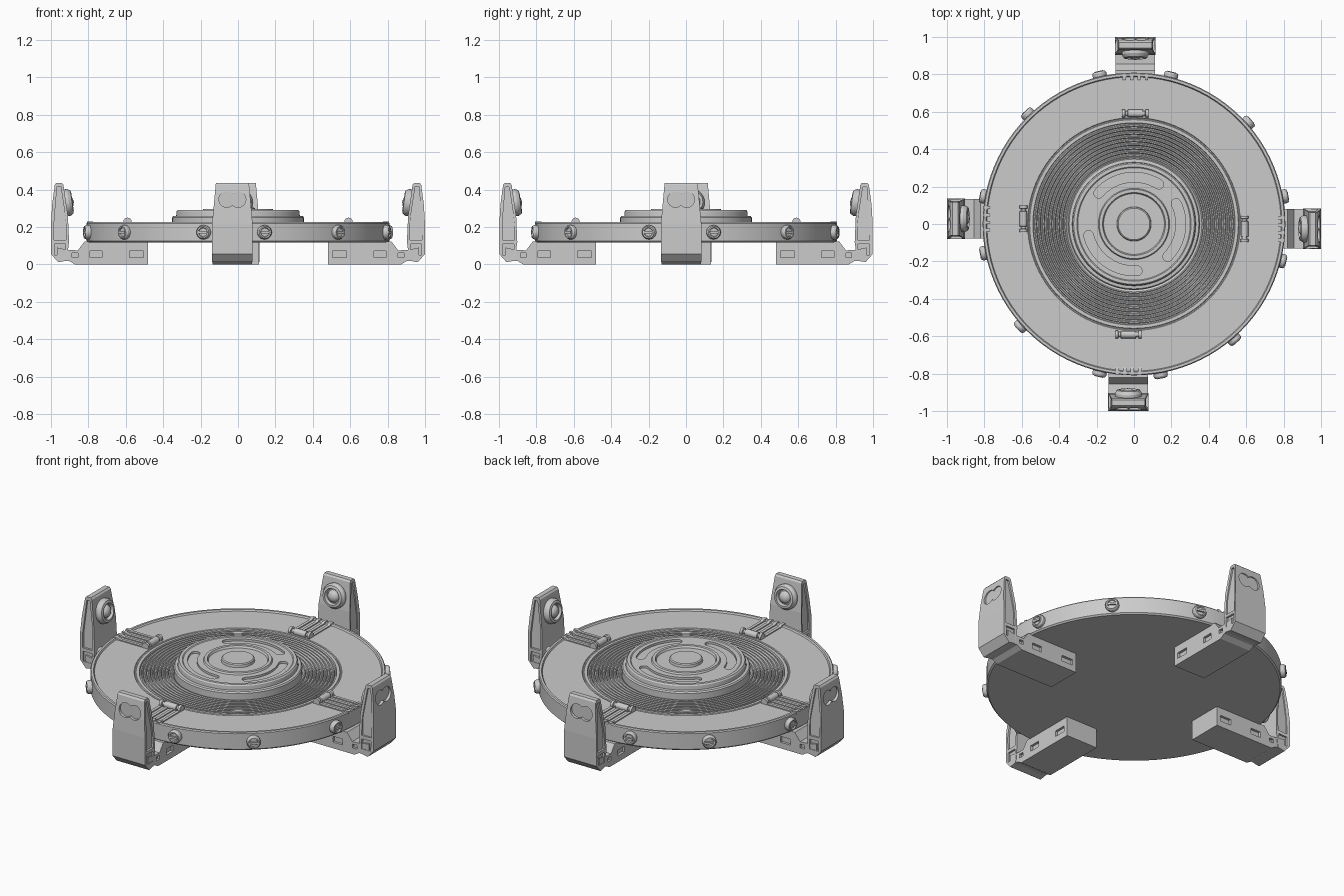
import bpy, bmesh
from math import sin, cos, pi, radians
from mathutils import Matrix, Vector

if "Cube" in bpy.data.objects:
    bpy.data.objects.remove(bpy.data.objects["Cube"])


def make(name, bm, smooth=True):
    bmesh.ops.remove_doubles(bm, verts=bm.verts, dist=1e-5)
    bmesh.ops.recalc_face_normals(bm, faces=bm.faces)
    me = bpy.data.meshes.new(name)
    bm.to_mesh(me)
    bm.free()
    ob = bpy.data.objects.new(name, me)
    bpy.context.collection.objects.link(ob)
    if smooth:
        bpy.ops.object.select_all(action='DESELECT')
        ob.select_set(True)
        bpy.context.view_layer.objects.active = ob
        bpy.ops.object.shade_smooth_by_angle(angle=radians(30))
    return ob


def lathe(name, prof, segs=96, mat=Matrix()):
    """Revolve an (r, z) profile round local z; it starts and ends on the axis."""
    bm = bmesh.new()
    rings = []
    for r, z in prof:
        n = 1 if r == 0 else segs
        rings.append([bm.verts.new(mat @ Vector((r * cos(2 * pi * i / segs), r * sin(2 * pi * i / segs), z)))
                      for i in range(n)])
    for a, b in zip(rings, rings[1:]):
        for i in range(segs):
            j = (i + 1) % segs
            quad = [a[i % len(a)], a[j % len(a)], b[j % len(b)], b[i % len(b)]]
            quad = list(dict.fromkeys(quad))
            if len(quad) > 2:
                bm.faces.new(quad)
    return make(name, bm)


def prism(name, pts, y0, y1, taper=lambda z: 1.0, smooth=False):
    """Extrude an (x, z) outline across y, narrowing it with height."""
    bm = bmesh.new()
    a = [bm.verts.new((x, y0 * taper(z), z)) for x, z in pts]
    b = [bm.verts.new((x, y1 * taper(z), z)) for x, z in pts]
    n = len(pts)
    bm.faces.new(a)
    bm.faces.new(b)
    for i in range(n):
        bm.faces.new((a[i], a[(i + 1) % n], b[(i + 1) % n], b[i]))
    return make(name, bm, smooth)


def box(x0, x1, z0, z1):
    return [(x0, z0), (x1, z0), (x1, z1), (x0, z1)]


def cut(ob, cutter):
    mod = ob.modifiers.new("cut", 'BOOLEAN')
    mod.operation, mod.solver, mod.object = 'DIFFERENCE', 'EXACT', cutter
    bpy.context.view_layer.update()
    me = bpy.data.meshes.new_from_object(ob.evaluated_get(bpy.context.evaluated_depsgraph_get()))
    ob.modifiers.remove(mod)
    ob.data = me
    bpy.data.objects.remove(cutter)


# Main disc with raised lip and concentric ridges
prof = [(0, 0.118), (0.80, 0.118), (0.808, 0.126), (0.808, 0.22), (0.803, 0.226),
        (0.79, 0.226), (0.785, 0.217), (0.568, 0.217), (0.565, 0.213), (0.56, 0.213), (0.557, 0.217), (0.54, 0.217)]
for i in range(9):
    r = 0.54 - i * 0.02
    prof += [(r - 0.003, 0.207), (r - 0.009, 0.207), (r - 0.012, 0.216), (r - 0.018, 0.216)]
lathe("main_disc", prof + [(0.35, 0.205), (0, 0.205)], 96)

# Stepped central pedestal with curved slots
pedestal = lathe("pedestal", [(0, 0.2), (0.352, 0.2), (0.352, 0.25), (0.346, 0.258), (0.33, 0.26),
                              (0.328, 0.283), (0.322, 0.291), (0.305, 0.291), (0.30, 0.287), (0.19, 0.287),
                              (0.185, 0.297), (0.168, 0.297), (0.162, 0.285), (0.092, 0.285),
                              (0.09, 0.30), (0.084, 0.305), (0, 0.305)], 96)
for a0, a1 in ((58, 139), (-44, 26), (194, 274)):
    pts, rm, w, n = [], 0.25, 0.026, 20
    arc = [radians(a0 + (a1 - a0) * i / n) for i in range(n + 1)]
    pts += [((rm + w) * cos(a), (rm + w) * sin(a)) for a in arc]
    for end, start in ((arc[-1], 0), (None, 0)):
        if end is None:
            pts += [((rm - w) * cos(a), (rm - w) * sin(a)) for a in reversed(arc)]
            end, start = arc[0], pi
        c = Vector((rm * cos(end), rm * sin(end)))
        pts += [(c.x + w * cos(end + start + pi * k / 6), c.y + w * sin(end + start + pi * k / 6))
                for k in range(1, 6)]
    cutter = prism("slot_cutter", pts, -0.32, -0.274)
    cutter.data.transform(Matrix.Rotation(pi / 2, 4, 'X'))
    cutter.data.transform(Matrix.Diagonal((1, -1, 1, 1)))
    # bring the extrusion to positive z whichever way it was turned
    if cutter.data.vertices[0].co.z < 0:
        cutter.data.transform(Matrix.Diagonal((1, 1, -1, 1)))
    # keep the outline the right way up in plan
    if cutter.data.vertices[0].co.y * pts[0][1] < 0:
        cutter.data.transform(Matrix.Diagonal((1, -1, 1, 1)))
    cutter.data.flip_normals()
    bm = bmesh.new()
    bm.from_mesh(cutter.data)
    bmesh.ops.recalc_face_normals(bm, faces=bm.faces)
    bm.to_mesh(cutter.data)
    bm.free()
    cut(pedestal, cutter)

# Slotted knobs round the rim
for i, deg in enumerate((10.4, 41.6, 76, 103, 134, 169.6, 191, 222, 257, 280, 311, 346)):
    m = Matrix.Rotation(radians(deg), 4, 'Z') @ Matrix.Translation((0.79, 0, 0.172)) @ Matrix.Rotation(pi / 2, 4, 'Y')
    k = lathe(f"rim_knob_{i}", [(0, 0), (0.038, 0), (0.038, 0.035), (0.032, 0.045), (0.025, 0.045),
                                (0.022, 0.038), (0, 0.038)], 20, m)
    bar = prism(f"knob_bar_{i}", box(0.81, 0.838, 0.166, 0.178), -0.024, 0.024)
    bar.data.transform(Matrix.Rotation(radians(deg), 4, 'Z'))

# One leg, pointing along +x: foot arm, tapered upright, inner lamp
W = 0.108
taper = lambda z: 1 - max(0, z - 0.22) * 0.85
arm = prism("foot_arm", [(0.48, 0), (0.87, 0), (0.90, 0.018), (0.965, 0.02), (0.965, 0.09), (0.91, 0.078),
                         (0.855, 0.075), (0.82, 0.122), (0.48, 0.122)], -W + 0.003, W - 0.003)
upright = prism("upright", [(0.96, 0.012), (0.998, 0.055), (0.998, 0.22), (0.992, 0.32), (0.978, 0.425), (0.97, 0.435),
                            (0.94, 0.435), (0.932, 0.425), (0.908, 0.26), (0.902, 0.12), (0.915, 0.02)], -W, W, taper)
for s in (-1, 1):
    for x0, x1 in ((0.505, 0.58), (0.725, 0.79), (0.855, 0.885)):
        cut(arm, prism("c", box(x0, x1, 0.037, 0.072 if x0 < 0.8 else 0.06), s * (W - 0.018), s * 0.2))
    for pts in (box(0.92, 0.98, 0.05, 0.11),
                [(0.918, 0.13), (0.982, 0.13), (0.982, 0.22), (0.966, 0.415), (0.946, 0.415), (0.922, 0.26), (0.918, 0.22)]):
        cut(upright, prism("c", pts, s * (W - 0.013), s * 0.2, taper))
    # twin round recess on the outer face
    m = Matrix.Translation((0.976, s * 0.03, 0.347)) @ Matrix.Rotation(pi / 2, 4, 'Y')
    cut(upright, lathe("c", [(0, 0), (0.042, 0), (0.042, 0.1), (0, 0.1)], 32, m))
m = Matrix.Translation((0.928, 0, 0.328)) @ Matrix.Rotation(radians(-82), 4, 'Y')
lamp = lathe("lamp", [(0, -0.01), (0.072, -0.01), (0.072, 0.025), (0.062, 0.042), (0.048, 0.045), (0.042, 0.028),
                      (0.036, 0.028), (0.032, 0.038), (0.02, 0.048), (0, 0.052)], 32, m)

# Clip on the deck: roller with end caps, blocks and rails out to the lip
m = Matrix.Translation((0.59, 0, 0.228)) @ Matrix.Rotation(pi / 2, 4, 'X')
roller = lathe("clip_roller", [(0, -0.07), (0.022, -0.07), (0.022, -0.055), (0.013, -0.053), (0.013, -0.042),
                               (0.02, -0.04), (0.02, 0.04), (0.013, 0.042), (0.013, 0.053), (0.022, 0.055),
                               (0.022, 0.07), (0, 0.07)], 16, m)
rails = [prism("clip_rail", [(0.6, 0.213), (0.806, 0.213), (0.806, 0.229), (0.775, 0.229), (0.765, 0.223), (0.6, 0.223)],
               y - 0.009, y + 0.009) for y in (-0.06, -0.02, 0.02, 0.06)]

# Repeat leg and clip on four sides
parts = [arm, upright, lamp, roller] + rails
for side, deg, off in (("back", 90, -0.007), ("left", 180, -0.028), ("front", 270, -0.03), ("right", 0, -0.026)):
    for ob in parts:
        dup = ob if side == "right" else ob.copy()
        if dup is not ob:
            bpy.context.collection.objects.link(dup)
        base = ob.name.split(".")[0]
        dup.name = f"{side}_{base}"
        dup.matrix_world = Matrix.Rotation(radians(deg), 4, 'Z') @ Matrix.Translation((0, off, 0))
